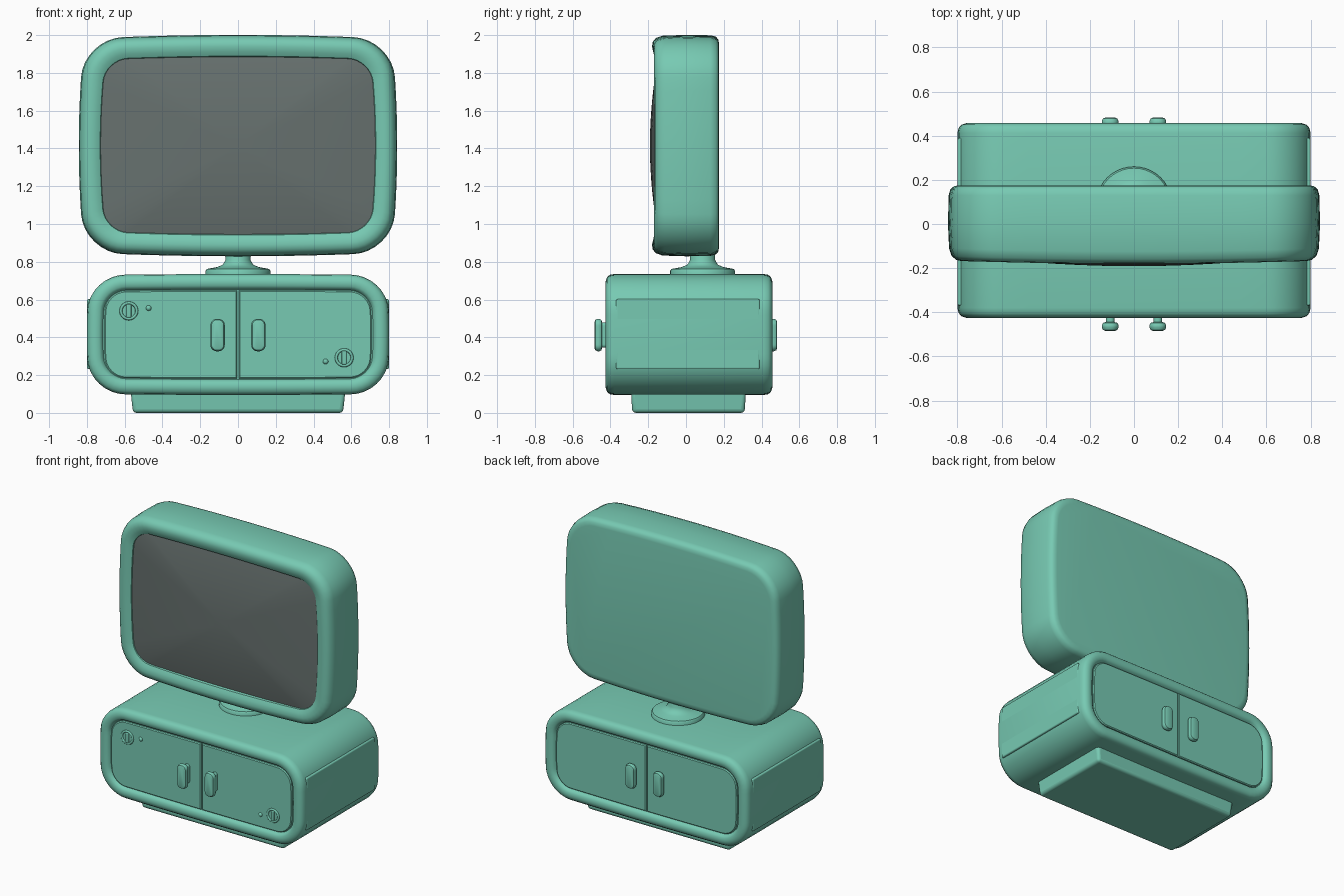
import bpy, bmesh, math

if "Cube" in bpy.data.objects:
    bpy.data.objects.remove(bpy.data.objects["Cube"])


def material(name, rgb):
    m = bpy.data.materials.new(name)
    m.diffuse_color = (*rgb, 1)
    m.use_nodes = True
    m.node_tree.nodes["Principled BSDF"].inputs["Base Color"].default_value = m.diffuse_color
    return m


TEAL = material("teal plastic", (0.185, 0.59, 0.45))
GREY = material("dark grey screen", (0.135, 0.165, 0.158))


def outline(hx, hz, r, k=0.04, n=8, e=10):
    """Rounded rectangle whose sides bow gently outward."""
    raw = []
    for q, (sx, sz) in enumerate([(1, 1), (-1, 1), (-1, -1), (1, -1)]):
        for i in range(n + 1):
            a = math.pi / 2 * (q + i / n)
            raw.append((sx * (hx - r) + r * math.cos(a), sz * (hz - r) + r * math.sin(a)))
    pts = []
    for i, p in enumerate(raw):
        pts.append(p)
        if i % (n + 1) == n:
            t = raw[(i + 1) % len(raw)]
            pts += [(p[0] + (t[0] - p[0]) * j / e, p[1] + (t[1] - p[1]) * j / e) for j in range(1, e)]
    return [(x * (1 - k * (z / hz) ** 2), z * (1 - k * (x / hx) ** 2)) for x, z in pts]


def finish(bm, name, mat, angle=40, bevel=0):
    bmesh.ops.recalc_face_normals(bm, faces=bm.faces[:])
    me = bpy.data.meshes.new(name)
    bm.to_mesh(me)
    bm.free()
    me.materials.append(mat)
    ob = bpy.data.objects.new(name, me)
    bpy.context.collection.objects.link(ob)
    bpy.ops.object.select_all(action='DESELECT')
    ob.select_set(True)
    bpy.context.view_layer.objects.active = ob
    bpy.ops.object.shade_smooth_by_angle(angle=math.radians(angle))
    if bevel:
        b = ob.modifiers.new("soft edges", 'BEVEL')
        b.width, b.segments, b.limit_method = bevel, 4, 'ANGLE'
    return ob


def loft(name, rings, zc, mat, warp=None, caps=(True, True), angle=40):
    """Bridge (points, y) rings into one skin along the y axis."""
    bm = bmesh.new()
    rows = [[bm.verts.new((x, y, z + zc)) for x, z in pts] for pts, y in rings]
    for a, b in zip(rows, rows[1:]):
        for i in range(len(a)):
            j = (i + 1) % len(a)
            bm.faces.new((a[i], a[j], b[j], b[i]))
    if caps[0]:
        bm.faces.new(rows[0])
    if caps[1]:
        bm.faces.new(rows[-1])
    if warp:
        for v in bm.verts:
            v.co.y = warp(v.co)
    return finish(bm, name, mat, angle)


def lathe(name, profile, cx, cy, mat, n=40):
    """Revolve (radius, z) points around a vertical axis."""
    bm = bmesh.new()
    rows = [[bm.verts.new((cx + r * math.cos(2 * math.pi * i / n), cy + r * math.sin(2 * math.pi * i / n), z))
             for i in range(n)] for r, z in profile]
    for a, b in zip(rows, rows[1:]):
        for i in range(n):
            j = (i + 1) % n
            bm.faces.new((a[i], a[j], b[j], b[i]))
    bm.faces.new(rows[0])
    bm.faces.new(rows[-1])
    return finish(bm, name, mat)


def box(name, lo, hi, mat, bevel, taper=1.0):
    bm = bmesh.new()
    bmesh.ops.create_cube(bm, size=1)
    for v in bm.verts:
        t = taper if v.co.z < 0 else 1
        s = (t, t, 1)
        for i in range(3):
            v.co[i] = (lo[i] + hi[i]) / 2 + v.co[i] * s[i] * (hi[i] - lo[i])
    return finish(bm, name, mat, 40, bevel)


# Monitor housing with rounded bezel, front bowed slightly forward
SC = 1.415
housing = [(0.79, 0.535, 0.175), (0.815, 0.56, 0.172), (0.832, 0.577, 0.158), (0.84, 0.584, 0.13),
           (0.843, 0.586, 0.0), (0.838, 0.582, -0.11), (0.826, 0.570, -0.145), (0.805, 0.550, -0.162),
           (0.78, 0.525, -0.166), (0.75, 0.497, -0.160), (0.73, 0.474, -0.148), (0.72, 0.466, -0.12)]
loft("monitor_housing",
     [(outline(hx, hz, 0.21 - 0.75 * (0.843 - hx), 0.035), y) for hx, hz, y in housing], SC, TEAL,
     lambda c: c.y - (0.014 * (1 - (c.x / 0.84) ** 2) if c.y < -0.1 else 0), (True, False))

# Domed screen
edge = outline(0.727, 0.471, 0.12, 0.035)
scales = [1, 0.97, 0.9, 0.8, 0.65, 0.5, 0.35, 0.2, 0.08]
loft("screen", [([(x * s, z * s) for x, z in edge], -0.191 + 0.045 * s ** 2) for s in scales],
     SC, GREY, caps=(False, True))

# Swivel stand: flange and neck
lathe("monitor_stand", [(0.172, 0.72), (0.172, 0.752), (0.165, 0.762), (0.11, 0.772), (0.08, 0.785),
                        (0.066, 0.81), (0.066, 0.9)], 0, 0.088, TEAL)

# Cabinet body with a rolled rim and a recess at both ends
CC = 0.415
half = [(0.715, 0.238, 0.026), (0.722, 0.245, 0.012), (0.735, 0.258, 0.002), (0.76, 0.282, 0.0),
        (0.782, 0.304, 0.007), (0.795, 0.316, 0.022), (0.80, 0.32, 0.045)]
ends = [(hx, hz, -0.425 + d) for hx, hz, d in half] + [(hx, hz, 0.457 - d) for hx, hz, d in reversed(half)]
loft("cabinet_body", [(outline(hx, hz, 0.19 - 0.9 * (0.80 - hx), 0.018), y) for hx, hz, y in ends], CC, TEAL)

# Door pairs, handles, front and back
door = outline(0.708, 0.234, 0.10, 0.018)
right = [p for p in door if p[0] > 0.02]
up = [p for p in right if p[1] >= 0]
down = [p for p in right if p[1] < 0]
leaf = [(0.004, -0.234)] + sorted(down, key=lambda p: math.atan2(p[1], p[0] - 0.35)) \
    + sorted(up, key=lambda p: math.atan2(p[1], p[0] - 0.35)) + [(0.004, 0.234)]
for side, f, face, reach in (("front", -1, 0.411, 0.484), ("back", 1, 0.443, 0.482)):
    for hand, s in (("left", -1), ("right", 1)):
        shrunk = [(0.36 + (x - 0.36) * 0.985, z * 0.975) for x, z in leaf]
        loft(f"{side}_{hand}_door",
             [([(s * x, z) for x, z in leaf], f * (face - 0.03)),
              ([(s * x, z) for x, z in leaf], f * (face - 0.006)),
              ([(s * x, z) for x, z in shrunk], f * face)], CC, TEAL, angle=30)
        grip = [(0.5, reach - face + 0.01), (0.5, 0.040), (0.85, 0.036), (1.0, 0.026),
                (1.0, 0.016), (0.85, 0.004), (0.6, 0.0)]
        loft(f"{side}_{hand}_handle",
             [([(s * 0.108 + x, z) for x, z in outline(0.038 * k, 0.086 - 0.038 * (1 - k), 0.034 * k, 0)],
               f * (reach - d)) for k, d in grip], 0.412, TEAL)

# Small lock rings, key bars and studs on the front doors
for name, x, z, dx, dz in (("upper", -0.578, 0.54, 0.105, 0.015), ("lower", 0.562, 0.292, -0.098, -0.02)):
    bpy.ops.mesh.primitive_torus_add(major_radius=0.042, minor_radius=0.008, major_segments=28, minor_segments=8,
                                     location=(x, -0.411, z), rotation=(math.pi / 2, 0, 0))
    ring = bpy.context.object
    ring.name = name + "_lock_ring"
    ring.data.materials.append(TEAL)
    bpy.ops.object.shade_smooth()
    box(name + "_lock_bar", (x - 0.013, -0.422, z - 0.036), (x + 0.013, -0.40, z + 0.036), TEAL, 0.006)
    bpy.ops.mesh.primitive_uv_sphere_add(segments=16, ring_count=8, radius=0.015,
                                         location=(x + dx, -0.408, z + dz))
    stud = bpy.context.object
    stud.name = name + "_stud"
    stud.data.materials.append(TEAL)
    bpy.ops.object.shade_smooth()

# Raised side panels
for hand, s in (("left", -1), ("right", 1)):
    xs = sorted((s * 0.76, s * 0.799))
    box(hand + "_side_panel", (xs[0], -0.37, 0.232), (xs[1], 0.39, 0.602), TEAL, 0.008)

# Plinth
box("plinth", (-0.57, -0.292, 0.0), (0.57, 0.318, 0.13), TEAL, 0.02, taper=0.975)
